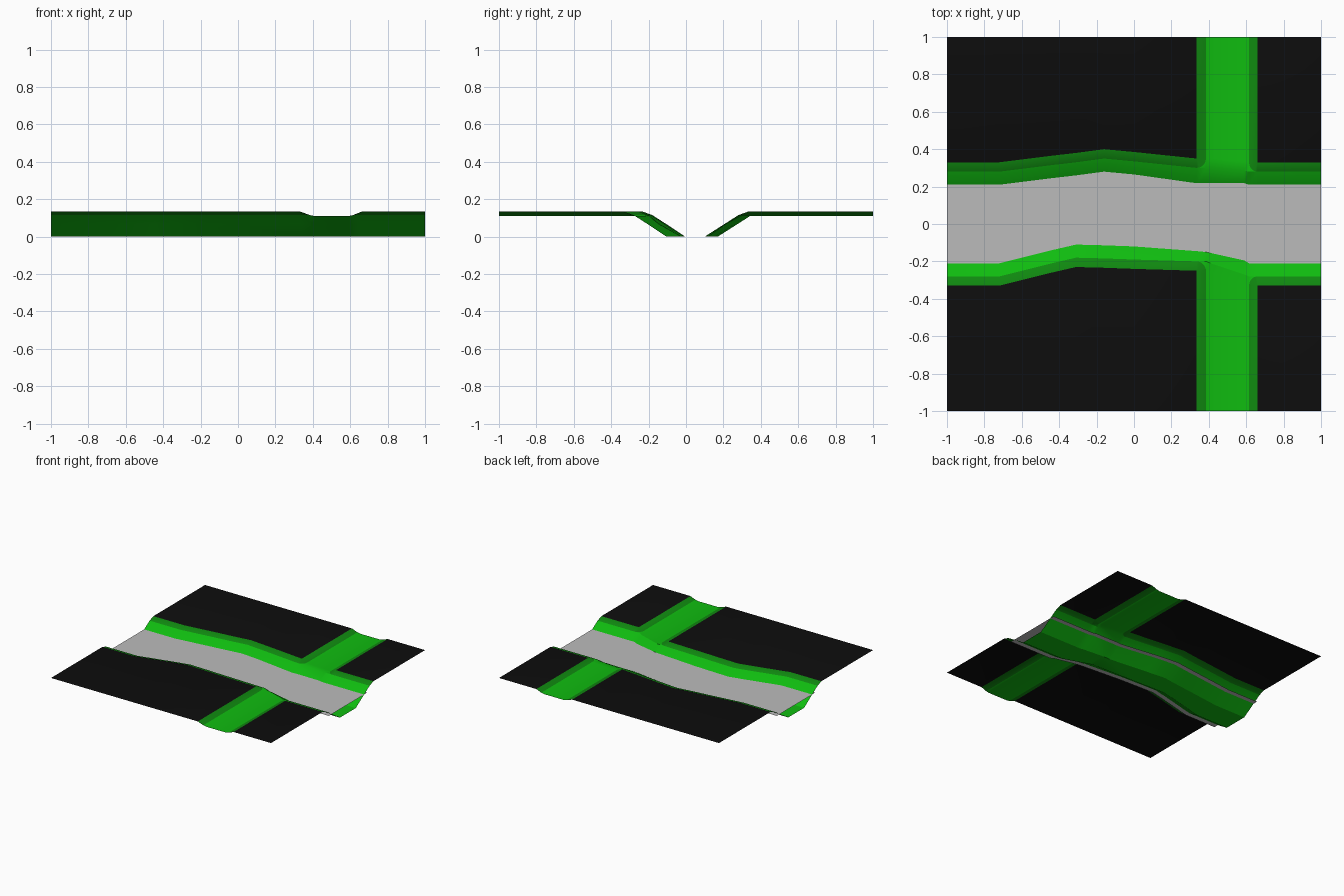
import bpy, bmesh, math

cube = bpy.data.objects.get("Cube")
if cube:
    bpy.data.objects.remove(cube)


def material(name, rgb):
    m = bpy.data.materials.new(name)
    m.use_nodes = True
    m.diffuse_color = (*rgb, 1)
    m.node_tree.nodes["Principled BSDF"].inputs["Base Color"].default_value = (*rgb, 1)
    return m


black = material("black ground", (0.004, 0.004, 0.004))
dark = material("dark green edge", (0.005, 0.25, 0.005))
bright = material("bright green", (0.005, 0.5, 0.005))
grey = material("water grey", (0.5, 0.5, 0.5))
BLACK, DARK, BRIGHT = range(3)

TOP, RIM, ROAD, WATER = 0.133, 0.115, 0.11, 0.07
L0, L1, R1, R0 = 0.335, 0.385, 0.615, 0.66    # road edges and inner creases
BAND = 0.05

# Stations along the river: x, south and north bank tops
stations = [(-1, -.33, .33), (-.72, -.33, .33), (-.44, -.26, .365),
            (-.31, -.23, .38), (-.16, -.234, .40), (0, -.24, .385),
            (L0, -.25, .35), (L1, -.25, .35), (.41, -.26, .35), (.59, -.32, .335),
            (R1, -.33, .33), (R0, -.33, .33), (1, -.33, .33)]
# Distance from each bank top to the water line
inset = {L0: (.105, .132), L1: (.1, .13), .41: (.105, .13), .59: (.125, .117)}


def on_road(x):
    return L1 <= x <= R1


def column(x, s, n):
    """One cross-section of the channel, south to north."""
    ds, dn = inset.get(x, (.12, .12))
    if on_road(x):
        top = rim = RIM if x in (L1, R1) else ROAD
    else:
        top, rim = TOP, RIM
    return [(x, -1, top), (x, s, top), (x, s + BAND, rim), (x, s + ds, WATER),
            (x, s + .225, 0), (x, n - .23, 0), (x, n - dn, WATER),
            (x, n - BAND, rim), (x, n, top), (x, 1, top)]


bm = bmesh.new()
rows = [[bm.verts.new(p) for p in column(*st)] for st in stations]


def face(verts, mat):
    f = bm.faces.new(verts)
    f.material_index = mat
    f.smooth = True


def corner(a, b, c, d):
    """Rounded bank corner: a = plateau corner, b and d on the crease, c = far point."""
    arc = [b]
    for k in range(1, 5):
        t = k * math.pi / 10
        p = a.co + (b.co - a.co) * math.cos(t) + (d.co - a.co) * math.sin(t)
        p.z = RIM
        arc.append(bm.verts.new(p))
    arc.append(d)
    for p, q in zip(arc, arc[1:]):
        face([a, p, q], DARK)
        face([c, q, p], BRIGHT)


# Ground, banks, channel and road
for i, (lo, hi) in enumerate(zip(rows, rows[1:])):
    xa, xb = stations[i][0], stations[i + 1][0]
    edge = (xa, xb) in ((L0, L1), (R1, R0))
    road = on_road(xa) and on_road(xb)
    for j in range(9):
        quad = [lo[j], hi[j], hi[j + 1], lo[j + 1]]
        if edge and j in (1, 7):
            k = (0 if xa == L0 else 1) if j == 1 else (3 if xa == L0 else 2)
            corner(*[quad[(k + n) % 4] for n in range(4)])
            continue
        if j in (0, 8):
            mat = BRIGHT if road else DARK if edge else BLACK
        elif j in (1, 7):
            mat = BRIGHT if road else DARK
        else:
            mat = BRIGHT
        face(quad, mat)
bmesh.ops.recalc_face_normals(bm, faces=bm.faces)
if sum(f.normal.z for f in bm.faces) < 0:
    bmesh.ops.reverse_faces(bm, faces=bm.faces)


def make_object(name, bm, mats):
    mesh = bpy.data.meshes.new(name)
    bm.to_mesh(mesh)
    bm.free()
    for m in mats:
        mesh.materials.append(m)
    ob = bpy.data.objects.new(name, mesh)
    bpy.context.collection.objects.link(ob)
    return ob


ground = make_object("terrain", bm, [black, dark, bright])
bpy.context.view_layer.objects.active = ground
ground.select_set(True)
bpy.ops.object.shade_smooth_by_angle(angle=math.radians(30))

# Water sheet, reaching slightly through the banks
bm = bmesh.new()
pairs = []
for x, s, n in stations:
    ds, dn = inset.get(x, (.12, .12))
    pairs.append([bm.verts.new((x, y, WATER)) for y in (s + ds - .04, n - dn + .04)])
for (a, b), (c, d) in zip(pairs, pairs[1:]):
    bm.faces.new([a, c, d, b])
make_object("river_water", bm, [grey])
